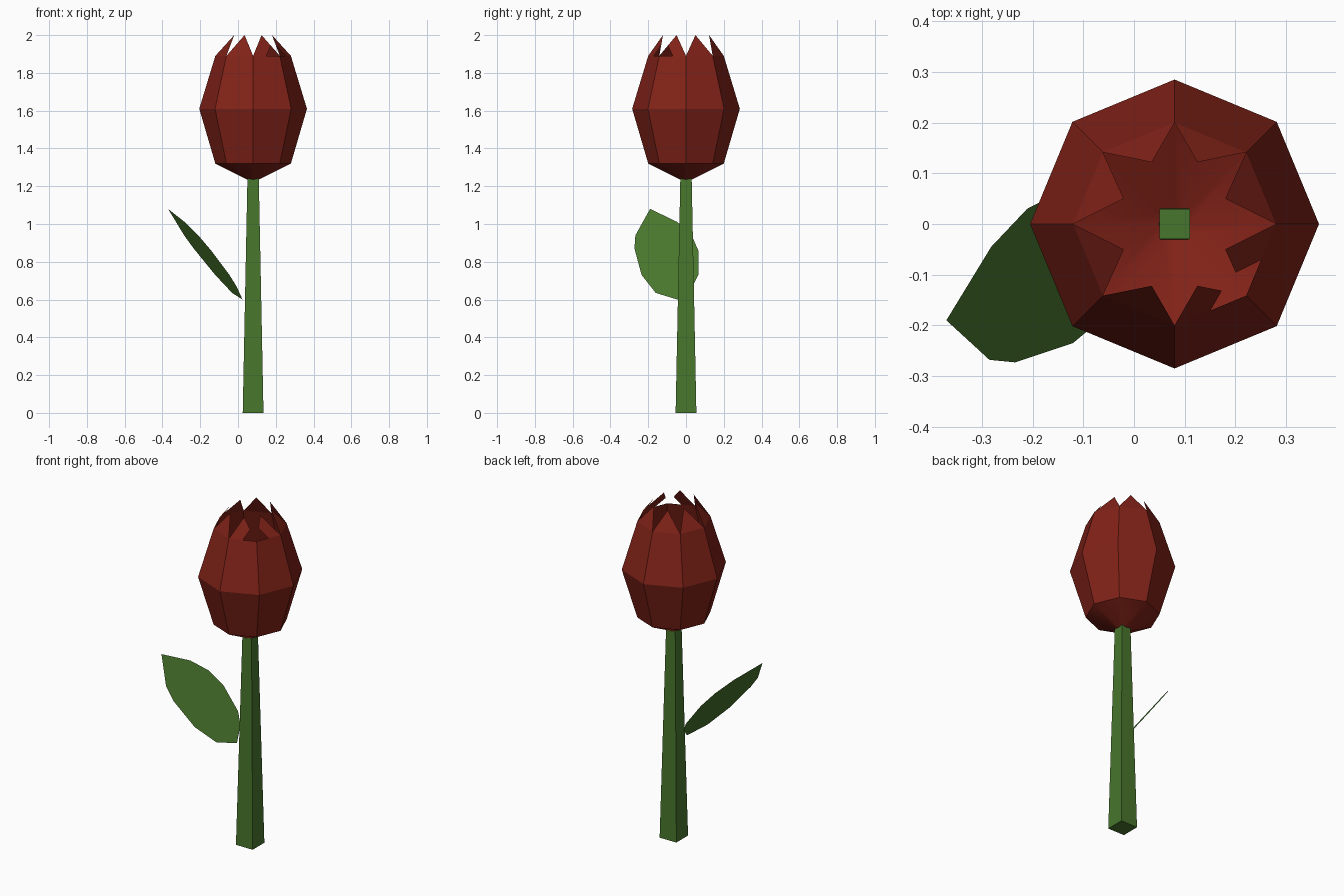
import bpy, bmesh
from math import cos, sin, radians, copysign, sqrt

cube = bpy.data.objects.get("Cube")
if cube:
    bpy.data.objects.remove(cube, do_unlink=True)

AXIS_X = 0.08


def material(name, color):
    mat = bpy.data.materials.new(name)
    mat.use_nodes = True
    mat.diffuse_color = color
    bsdf = mat.node_tree.nodes["Principled BSDF"]
    bsdf.inputs["Base Color"].default_value = color
    bsdf.inputs["Roughness"].default_value = 0.8
    return mat


def add_object(name, bm, mat, x=0.0):
    mesh = bpy.data.meshes.new(name)
    bm.to_mesh(mesh)
    bm.free()
    mesh.materials.append(mat)
    obj = bpy.data.objects.new(name, mesh)
    obj.location.x = x
    bpy.context.collection.objects.link(obj)
    return obj


def ring(bm, radius, z, sides, offset=0):
    angles = [radians(offset + 360 * i / sides) for i in range(sides)]
    return [bm.verts.new((radius * cos(a), radius * sin(a), z)) for a in angles]


def bridge(bm, low, high, smooth=False):
    n = len(low)
    for i in range(n):
        j = (i + 1) % n
        bm.faces.new((low[i], low[j], high[j], high[i])).smooth = smooth


red = material("petal_red", (0.22, 0.016, 0.009, 1))
green = material("leaf_green", (0.065, 0.18, 0.026, 1))

# Stem: tapered square post
bm = bmesh.new()
foot = ring(bm, 0.055 * sqrt(2), 0, 4, 45)
top = ring(bm, 0.03 * sqrt(2), 1.245, 4, 45)
bridge(bm, foot, top)
bm.faces.new(foot[::-1])
bm.faces.new(top)
add_object("stem", bm, green, AXIS_X)

# Bloom: open eight-sided cup with a smooth conical underside
bm = bmesh.new()
profile = [(0.03, 1.235), (0.2, 1.32), (0.285, 1.61), (0.2, 1.89)]
rings = [ring(bm, r, z, 8) for r, z in profile]
for k in range(len(rings) - 1):
    bridge(bm, rings[k], rings[k + 1], smooth=(k == 0))
bm.faces.new(rings[0][::-1])
for edge in bm.edges:
    if all(v in rings[1] for v in edge.verts):
        edge.smooth = False

# Petal tips: one triangle per side, leaning inward
rim = rings[-1]
for i in range(8):
    a, b = rim[i], rim[(i + 1) % 8]
    mid = radians(22.5 + 45 * i)
    tx, ty = (0.1, 0.05) if abs(cos(mid)) > abs(sin(mid)) else (0.045, 0.122)
    tip = bm.verts.new((copysign(tx, cos(mid)), copysign(ty, sin(mid)), 2.0))
    if i < 6:
        bm.faces.new((a, b, tip))
        continue
    # The two tips beside the front corner lose their shared lower corner
    corner = b if i == 6 else a
    base_mid = bm.verts.new((a.co + b.co) / 2)
    side_mid = bm.verts.new((corner.co + tip.co) / 2)
    if i == 6:
        bm.faces.new((a, base_mid, side_mid, tip))
    else:
        bm.faces.new((base_mid, b, tip, side_mid))
add_object("bloom", bm, red, AXIS_X)

# Leaf: flat outline in (y, z), laid on a slanted plane
outline = [(-0.045, 0.6), (0.035, 0.67), (0.065, 0.73), (0.065, 0.86),
           (0.03, 0.94), (-0.045, 1.01), (-0.19, 1.08), (-0.268, 0.94),
           (-0.273, 0.87), (-0.235, 0.73), (-0.16, 0.635)]
bm = bmesh.new()
bm.faces.new([bm.verts.new((0.483 - 0.746 * z + 0.25 * y, y, z))
              for y, z in outline])
add_object("leaf", bm, green)
